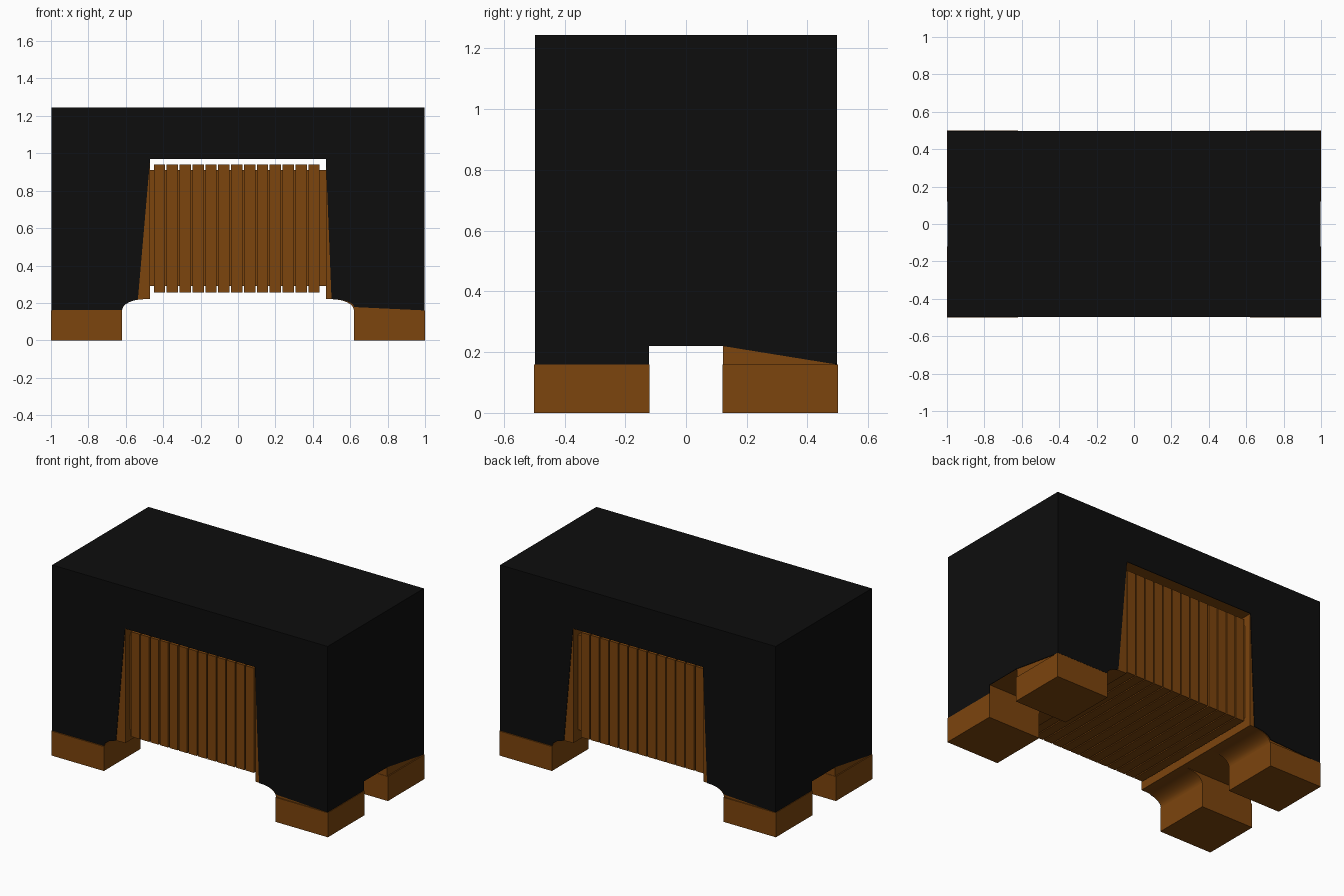
import bpy
import bmesh
import math
from mathutils import Matrix

cube = bpy.data.objects.get("Cube")
if cube:
    bpy.data.objects.remove(cube, do_unlink=True)


def material(name, rgb):
    m = bpy.data.materials.new(name)
    m.use_nodes = True
    m.diffuse_color = (*rgb, 1)
    bsdf = next(n for n in m.node_tree.nodes if n.type == 'BSDF_PRINCIPLED')
    bsdf.inputs["Base Color"].default_value = (*rgb, 1)
    bsdf.inputs["Roughness"].default_value = 0.8
    return m


WOOD = material("brown wood", (0.2, 0.058, 0.004))
BLACK = material("black paint", (0.004, 0.004, 0.004))


def prism(name, pts, lo, hi, mat, axis='Y', turn=False):
    """Extrude a profile from lo to hi; points are (x, z) for Y, (y, z) for X."""
    bm = bmesh.new()
    place = (lambda p, d: (p[0], d, p[1])) if axis == 'Y' else (lambda p, d: (d, p[0], p[1]))
    face = bm.faces.new([bm.verts.new(place(p, lo)) for p in pts])
    ext = bmesh.ops.extrude_face_region(bm, geom=[face])
    verts = [g for g in ext["geom"] if isinstance(g, bmesh.types.BMVert)]
    bmesh.ops.translate(bm, verts=verts, vec=place((0, 0), hi - lo))
    if turn:
        bmesh.ops.rotate(bm, verts=bm.verts, cent=(0, 0, 0), matrix=Matrix.Rotation(math.pi, 3, 'Z'))
    bmesh.ops.recalc_face_normals(bm, faces=bm.faces)
    mesh = bpy.data.meshes.new(name)
    bm.to_mesh(mesh)
    bm.free()
    mesh.materials.append(mat)
    ob = bpy.data.objects.new(name, mesh)
    bpy.context.scene.collection.objects.link(ob)
    return ob


def box(name, x0, x1, y0, y1, z0, z1, mat):
    return prism(name, [(x0, z0), (x1, z0), (x1, z1), (x0, z1)], y0, y1, mat)


def arc(sign, z0, x_in, steps=8):
    """Arch from the foot (x = 0.62) up to the flat underside at x_in."""
    return [(sign * (x_in + (0.62 - x_in) * math.cos(t)), z0 + (0.22 - z0) * math.sin(t))
            for t in [math.pi / 2 * i / steps for i in range(steps + 1)]]


BX, BY, TOP = 0.992, 0.493, 1.24

# Wooden body with a tunnel from front to back
prism("body", [(-BX, 0.22), (-0.47, 0.22), (-0.47, 0.97), (0.47, 0.97), (0.47, 0.22),
               (BX, 0.22), (BX, TOP), (-BX, TOP)], -BY, BY, WOOD)

# Four feet, each with an arched block joining it to the body
for sx, side in ((1, "left"), (-1, "right")):
    for sy, end in ((-1, "front"), (1, "back")):
        y0, y1 = sorted((sy * 0.12, sy * 0.5))
        x0, x1 = sorted((sx * 0.62, sx * 1.0))
        box(f"{end}_{side}_foot", x0, x1, y0, y1, 0, 0.16, WOOD)
        y0, y1 = sorted((sy * 0.122, sy * BY))
        joint = prism(f"{end}_{side}_joint", [(sx * BX, 0.16)] + arc(sx, 0.16, 0.5)
                      + [(sx * BX, 0.22)], y0, y1, WOOD)
        bpy.context.view_layer.objects.active = joint
        joint.select_set(True)
        bpy.ops.object.shade_smooth_by_angle(angle=math.radians(30))
        joint.select_set(False)

# Slats filling the tunnel around a solid core
box("slat_core", -0.47, 0.47, -0.445, 0.445, 0.29, 0.91, WOOD)
for i in range(13):
    x = -0.45 + i * 0.0688
    box(f"slat_{i + 1}", x, x + 0.061, -0.46, 0.46, 0.255, 0.94, WOOD)

# Black skins on front, back and both sides; opposite ones are half turns
face_outline = ([(-0.996, 0.163)] + arc(-1, 0.163, 0.5)[:7] + [(-0.535, 0.222), (-0.47, 0.97),
                (0.47, 0.97), (0.50, 0.22)] + arc(1, 0.178, 0.5)[-2::-1]
                + [(0.996, 0.16), (0.996, 1.245), (-0.996, 1.245)])
side_outline = [(-BY, 0.16), (-0.122, 0.16), (-0.122, 0.22), (0.122, 0.22),
                (BY, 0.16), (BY, 1.245), (-BY, 1.245)]
for turn, end, side in ((False, "front", "left"), (True, "back", "right")):
    prism(f"{end}_skin", face_outline, -0.497, -BY, BLACK, turn=turn)
    prism(f"{side}_skin", side_outline, BX, 0.996, BLACK, axis='X', turn=turn)
box("top_skin", -BX, BX, -BY, BY, TOP, 1.245, BLACK)
